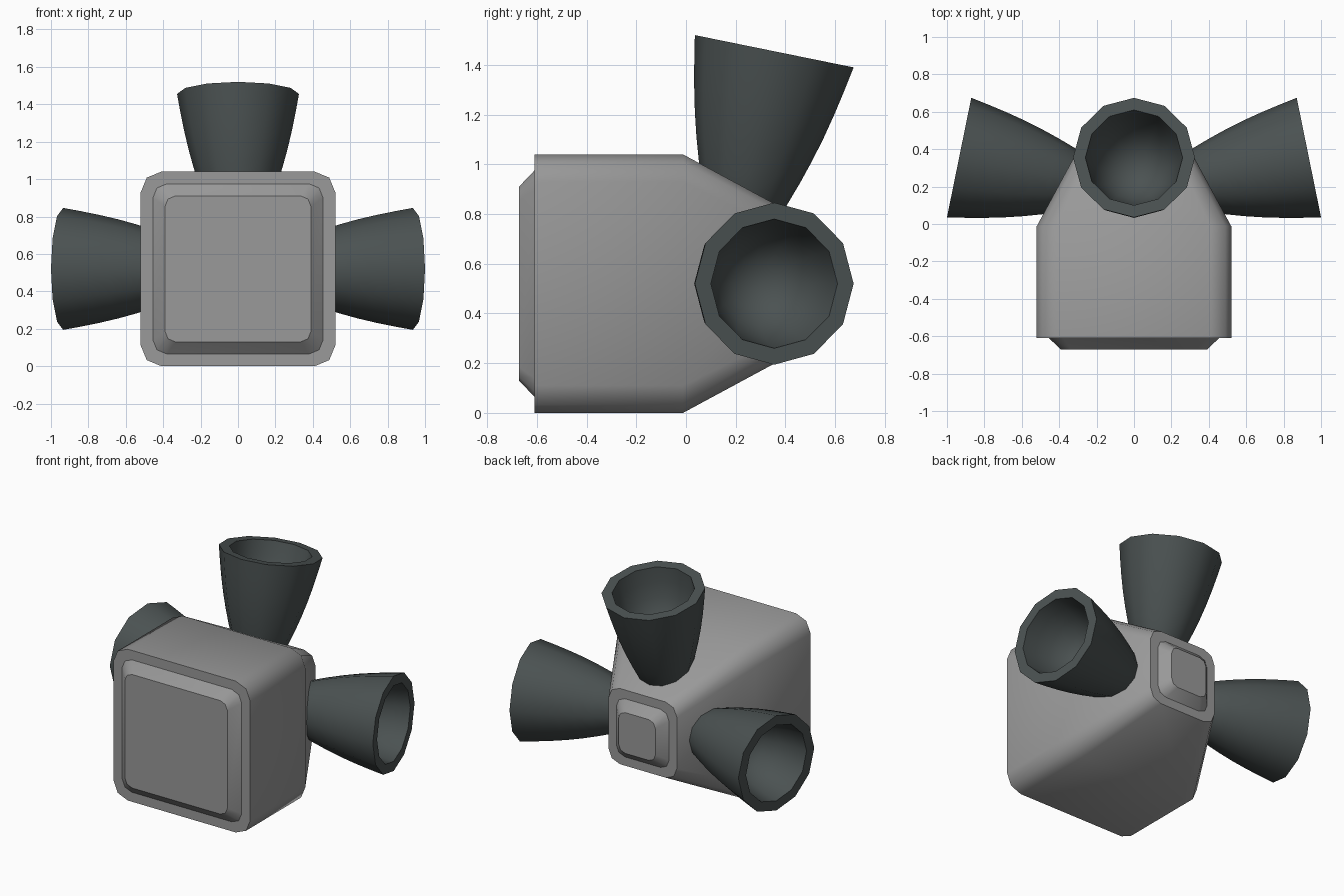
import bpy, bmesh, math
from mathutils import Matrix, Vector

if "Cube" in bpy.data.objects:
    bpy.data.objects.remove(bpy.data.objects["Cube"])


def material(name, rgb):
    m = bpy.data.materials.new(name)
    m.diffuse_color = (*rgb, 1)
    m.use_nodes = True
    m.node_tree.nodes["Principled BSDF"].inputs["Base Color"].default_value = m.diffuse_color
    return m


GREY = material("body grey", (0.32, 0.32, 0.32))
DARK = material("nozzle dark grey", (0.07, 0.084, 0.084))
MID = 0.52  # height of the body axis


def rounded_square(half, r):
    """Square outline in x/z with two-segment rounded corners."""
    pts = []
    for k in range(4):
        c = Matrix.Rotation(k * math.pi / 2, 2) @ Vector((half - r, half - r))
        for s in range(3):
            a = k * math.pi / 2 + s * math.pi / 4
            pts.append((c.x + r * math.cos(a), c.y + r * math.sin(a)))
    return pts


def loft(name, rings, mat, flat_test):
    """Skin a list of closed rings, cap both ends, keep chosen faces flat."""
    bm = bmesh.new()
    loops = [[bm.verts.new(p) for p in ring] for ring in rings]
    for a, b in zip(loops, loops[1:]):
        n = len(a)
        for i in range(n):
            j = (i + 1) % n
            bm.faces.new((a[i], a[j], b[j], b[i]))
    bm.faces.new(loops[0])
    bm.faces.new(loops[-1])
    bmesh.ops.recalc_face_normals(bm, faces=bm.faces)
    bm.normal_update()
    for f in bm.faces:
        f.smooth = not flat_test(f)
    me = bpy.data.meshes.new(name)
    bm.to_mesh(me)
    bm.free()
    me.materials.append(mat)
    ob = bpy.data.objects.new(name, me)
    bpy.context.collection.objects.link(ob)
    return ob


# Body: rounded box with tapered back and a raised panel at each end
sections = [  # y, half size, corner radius
    (-0.672, 0.39, 0.055), (-0.61, 0.455, 0.075), (-0.61, 0.52, 0.11),
    (-0.012, 0.52, 0.11), (0.47, 0.26, 0.085),
    (0.47, 0.20, 0.065), (0.532, 0.14, 0.05)]
rings = [[(x, y, MID + z) for x, z in rounded_square(h, r)] for y, h, r in sections]
loft("thruster_body", rings, GREY, lambda f: abs(f.normal.y) > 0.95)

# Nozzles: twelve-sided bells with hollow bowls, tilted backwards
profile = [  # radius, distance along the axis from the rim
    (0.12, -0.70), (0.172, -0.60), (0.207, -0.50), (0.238, -0.40),
    (0.265, -0.30), (0.288, -0.20), (0.308, -0.10), (0.326, 0.0),
    (0.26, 0.0), (0.245, -0.10), (0.217, -0.20), (0.17, -0.29),
    (0.10, -0.35), (0.03, -0.37)]
tilt = Matrix.Rotation(-math.radians(11.5), 4, 'X')
for name, turn in (("top_nozzle", 0), ("right_nozzle", 90), ("left_nozzle", -90)):
    rings = [[(r * math.cos(i * math.pi / 6), r * math.sin(i * math.pi / 6), z)
              for i in range(12)] for r, z in profile]
    ob = loft(name, rings, DARK,
              lambda f: f.normal.z > 0.99 and f.calc_center_median().z > -0.01)
    ob.data.transform(Matrix.Translation((0, 0, MID))
                      @ Matrix.Rotation(math.radians(turn), 4, 'Y')
                      @ Matrix.Translation((0, 0.355, 0.935)) @ tilt)
